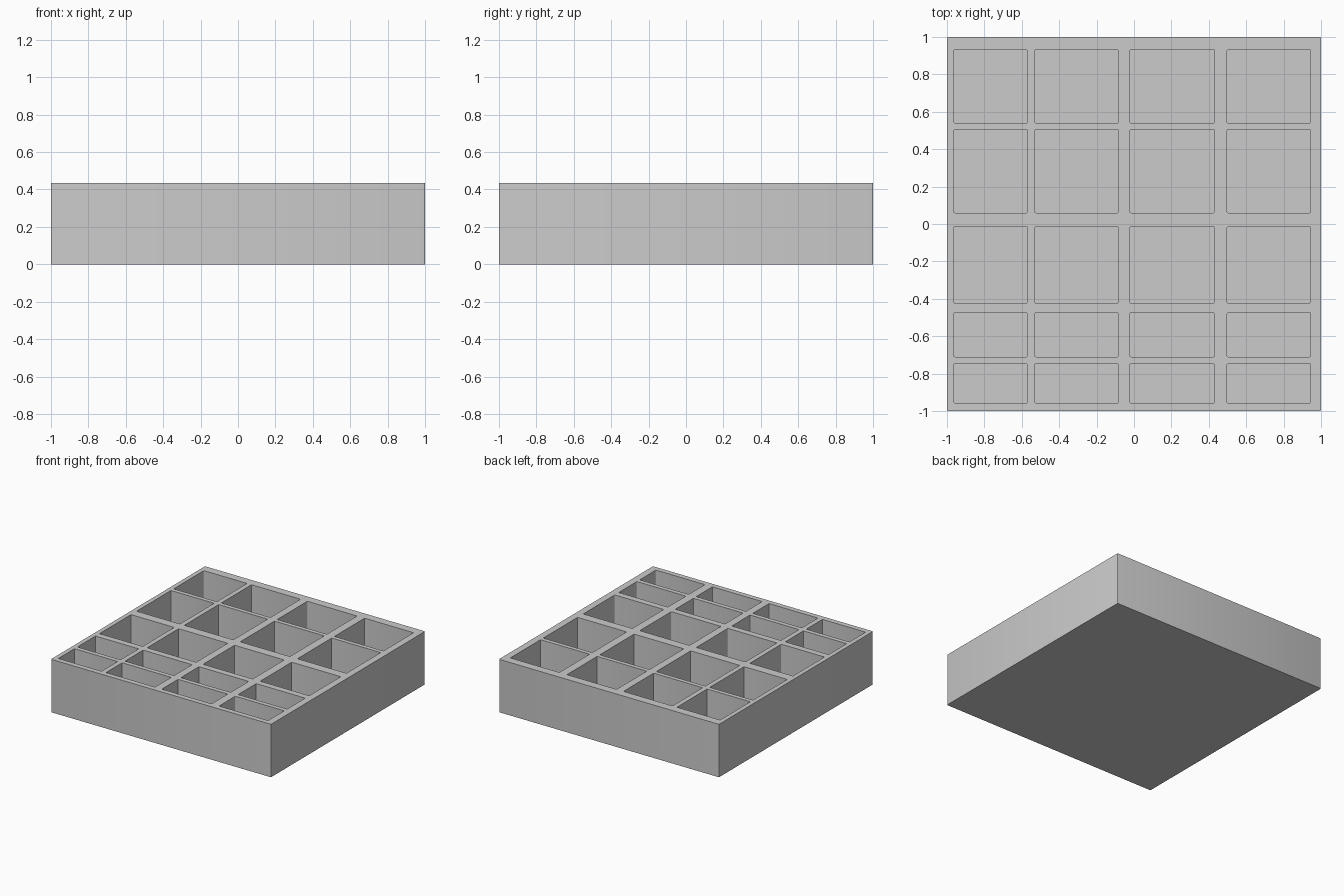
import bpy, bmesh

if "Cube" in bpy.data.objects:
    bpy.data.objects.remove(bpy.data.objects["Cube"])

HEIGHT, FLOOR = 0.435, 0.03
COLUMNS = [(-0.963, -0.57), (-0.53, -0.084), (-0.022, 0.43), (0.498, 0.944)]
ROWS = [(0.54, 0.932), (0.06, 0.505), (-0.423, -0.014), (-0.71, -0.475), (-0.957, -0.747)]


def add_block(bm, xs, ys, zs, radius):
    """Box between limits, with softened vertical edges."""
    verts = bmesh.ops.create_cube(bm, size=1)["verts"]
    for v in verts:
        v.co.x, v.co.y, v.co.z = (lim[0] if c < 0 else lim[1]
                                  for c, lim in zip(v.co, (xs, ys, zs)))
    edges = {e for v in verts for e in v.link_edges
             if abs(e.verts[0].co.z - e.verts[1].co.z) > 0.1}
    bmesh.ops.bevel(bm, geom=list(edges), offset=radius, segments=3,
                    profile=0.5, affect='EDGES')


def to_object(bm, name):
    mesh = bpy.data.meshes.new(name)
    bmesh.ops.recalc_face_normals(bm, faces=bm.faces)
    bm.to_mesh(mesh)
    bm.free()
    obj = bpy.data.objects.new(name, mesh)
    bpy.context.collection.objects.link(obj)
    return obj


# Outer tray body
bm = bmesh.new()
add_block(bm, (-1, 1), (-1, 1), (0, HEIGHT), 0.006)
tray = to_object(bm, "compartment_tray")

# One cutter holding all compartments
bm = bmesh.new()
for xs in COLUMNS:
    for ys in ROWS:
        add_block(bm, xs, ys, (FLOOR, HEIGHT + 0.2), 0.006)
cutter = to_object(bm, "compartment_cutter")

# Hollow out the compartments, then drop the cutter
mod = tray.modifiers.new("compartments", 'BOOLEAN')
mod.operation = 'DIFFERENCE'
mod.solver = 'EXACT'
mod.object = cutter
bpy.context.view_layer.objects.active = tray
tray.select_set(True)
bpy.ops.object.modifier_apply(modifier=mod.name)
bpy.data.objects.remove(cutter, do_unlink=True)

# Smooth corner strips, keep rims sharp
bpy.ops.object.shade_smooth_by_angle(angle=0.61)
